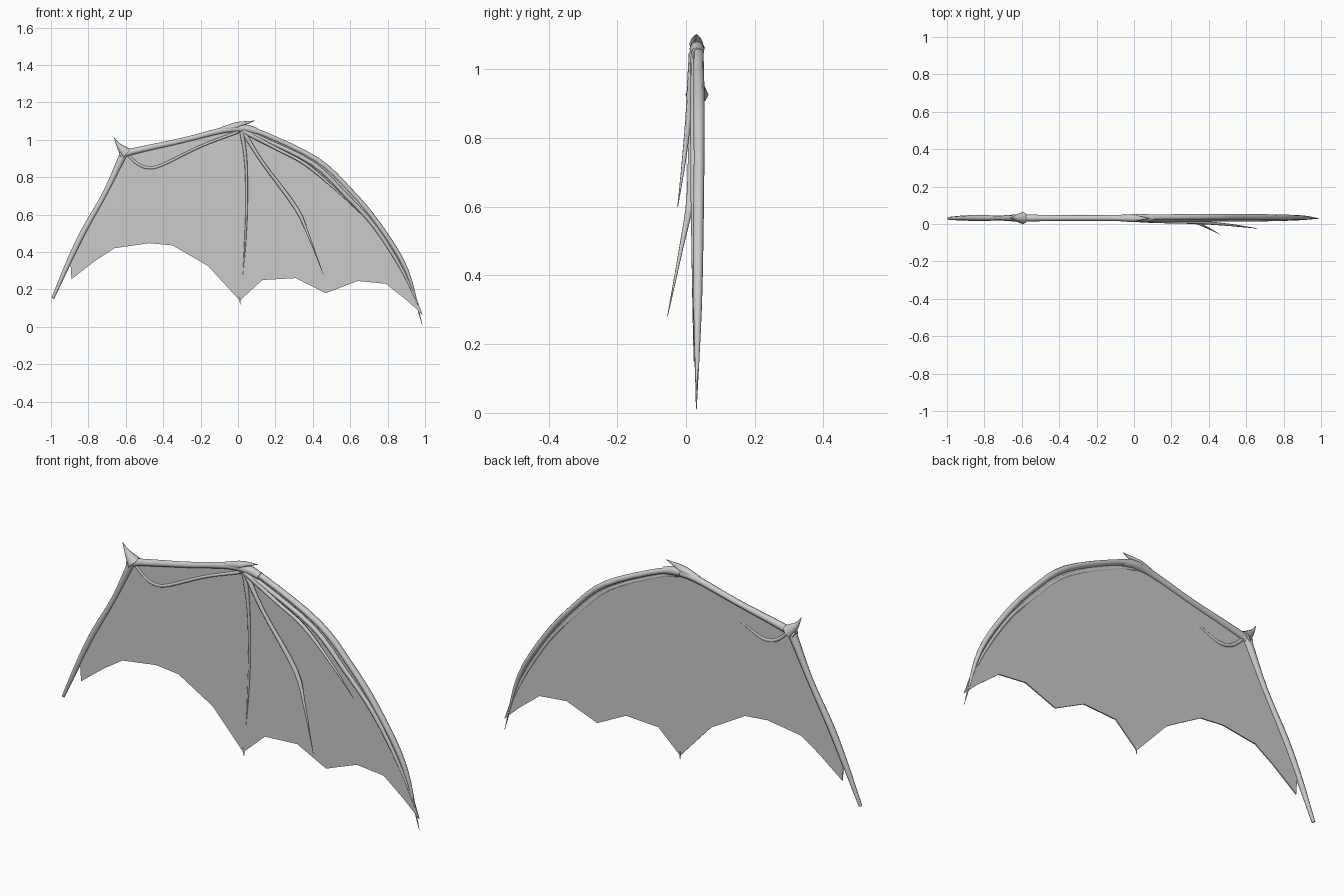
import bpy, bmesh, math
from mathutils import Vector

cube = bpy.data.objects.get("Cube")
if cube:
    bpy.data.objects.remove(cube)

# One grey for the whole wing
grey = bpy.data.materials.new("wing_grey")
grey.use_nodes = True
colour = (0.6, 0.6, 0.6, 1)
grey.diffuse_color = colour
grey.node_tree.nodes["Principled BSDF"].inputs["Base Color"].default_value = colour


def finish(name, bm, smooth=True):
    bmesh.ops.recalc_face_normals(bm, faces=bm.faces[:])
    mesh = bpy.data.meshes.new(name)
    bm.to_mesh(mesh)
    bm.free()
    mesh.materials.append(grey)
    obj = bpy.data.objects.new(name, mesh)
    bpy.context.collection.objects.link(obj)
    if smooth:
        bpy.ops.object.select_all(action='DESELECT')
        obj.select_set(True)
        bpy.context.view_layer.objects.active = obj
        bpy.ops.object.shade_smooth_by_angle(angle=math.radians(50))
    return obj


def spline(points, steps=4):
    """Catmull-Rom curve through (x, y, z, radius) points."""
    pts = [Vector(p) for p in points]
    pts = [pts[0] * 2 - pts[1]] + pts + [pts[-1] * 2 - pts[-2]]
    out = []
    for a, b, c, d in zip(pts, pts[1:], pts[2:], pts[3:]):
        for i in range(steps):
            t = i / steps
            out.append(0.5 * (2 * b + (c - a) * t + (2 * a - 5 * b + 4 * c - d) * t * t
                              + (3 * b - a - 3 * c + d) * t ** 3))
    return out + [pts[-2]]


def bone(name, points, sides=8, depth=1.0):
    """Tapered tube; depth scales its thickness along y."""
    path = spline(points)
    bm = bmesh.new()
    rings = []
    for i, p in enumerate(path):
        ahead = path[min(i + 1, len(path) - 1)].to_3d() - path[max(i - 1, 0)].to_3d()
        side = Vector((0, 1, 0)).cross(ahead).normalized()
        front = ahead.cross(side).normalized()
        r = max(p[3], 0.001)
        rings.append([bm.verts.new(p.to_3d() + side * r * math.cos(a) + front * r * depth * math.sin(a))
                      for a in (math.tau * k / sides for k in range(sides))])
    for a, b in zip(rings, rings[1:]):
        for k in range(sides):
            n = (k + 1) % sides
            bm.faces.new((a[k], a[n], b[n], b[k]))
    bm.faces.new(rings[0])
    bm.faces.new(rings[-1])
    return finish(name, bm)


# Thin skin with a scalloped trailing edge
outline = [(-.91, .34), (-.83, .51), (-.72, .71), (-.61, .93), (-.55, .945), (-.3, 1.0),
           (0, 1.065), (.12, 1.04), (.42, .90), (.6, .73), (.75, .55), (.9, .31), (.985, .065),
           (.91, .135), (.79, .23), (.64, .245), (.47, .18), (.31, .26), (.13, .25),
           (.01, .14), (-.16, .325), (-.35, .435), (-.475, .447), (-.66, .42),
           (-.76, .355), (-.89, .255), (-.895, .33)]
bm = bmesh.new()
bm.faces.new([bm.verts.new((x, .03, z)) for x, z in outline])
membrane = finish("membrane", bm, smooth=False)
thick = membrane.modifiers.new("thickness", 'SOLIDIFY')
thick.thickness = .006
thick.offset = 0

# Arm bones along the leading edge
bone("upper_arm", [(-.99, .03, .152, .008), (-.905, .032, .345, .014), (-.825, .032, .51, .016),
                   (-.71, .032, .715, .014), (-.61, .032, .925, .021)])
bone("forearm", [(-.63, .032, .915, .02), (-.55, .032, .94, .018), (-.3, .032, .995, .015),
                 (-.08, .032, 1.05, .017), (.03, .032, 1.06, .022), (.1, .032, 1.045, .018)])

# Two fingers stiffening the outer leading edge
bone("leading_finger", [(0, .035, 1.062, .018), (.12, .036, 1.038, .014), (.42, .038, .893, .015),
                        (.6, .038, .727, .014), (.75, .036, .548, .014), (.9, .034, .305, .011),
                        (.985, .03, .01, .001)], depth=1.1)
bone("second_finger", [(.02, .024, 1.045, .014), (.12, .024, 1.01, .011), (.4, .024, .872, .012),
                       (.58, .024, .70, .011), (.735, .026, .53, .011), (.885, .028, .29, .008),
                       (.985, .03, .065, .002)])

# Slender fingers fanning from the wrist in front of the skin
bone("third_finger", [(.03, .02, 1.045, .012), (.2, .012, .955, .009), (.36, .008, .87, .009),
                      (.52, -.006, .735, .006), (.66, -.024, .6, .001)])
bone("fourth_finger", [(.03, .022, 1.04, .012), (.13, .016, .88, .009), (.31, .013, .635, .011),
                       (.38, -.014, .48, .006), (.456, -.054, .28, .001)])
bone("fifth_finger", [(.02, .022, 1.045, .012), (.042, .022, .88, .008), (.046, .025, .65, .006),
                      (.038, .026, .45, .005), (.026, .026, .28, .001)])
bone("elbow_strut", [(.0, .022, 1.042, .008), (-.2, .024, .965, .007), (-.4, .029, .868, .008),
                     (-.475, .031, .85, .009), (-.535, .031, .87, .009), (-.595, .03, .925, .008)])
bone("skin_tip", [(.01, .03, .16, .006), (.012, .03, .12, .001)], sides=5)

# Claws at the elbow and wrist
bone("elbow_claw", [(-.595, .032, .925, .034), (-.625, .032, .955, .02), (-.645, .032, .98, .009),
                    (-.663, .032, 1.012, .001)])
bone("wrist_claw", [(-.09, .03, 1.055, .012), (-.01, .03, 1.073, .02), (.03, .03, 1.087, .012),
                    (.088, .03, 1.101, .001)])
